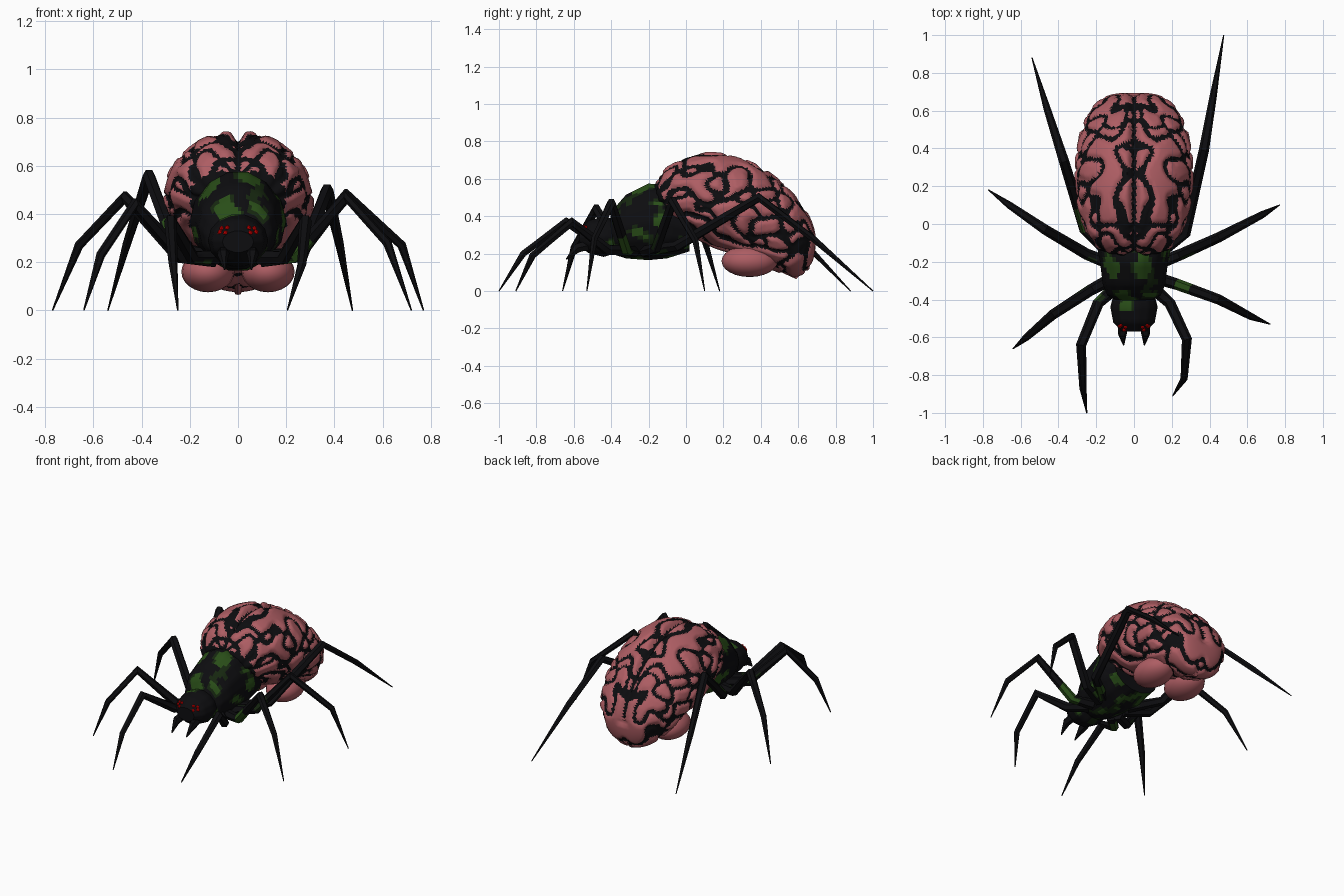
import bpy, bmesh, math
from mathutils import Vector, noise

old = bpy.data.objects.get("Cube")
if old:
    bpy.data.objects.remove(old)


def material(name, rgb, rough=0.8):
    m = bpy.data.materials.new(name)
    m.use_nodes = True
    m.diffuse_color = (*rgb, 1)
    bsdf = m.node_tree.nodes["Principled BSDF"]
    bsdf.inputs["Base Color"].default_value = (*rgb, 1)
    bsdf.inputs["Roughness"].default_value = rough
    return m


BLACK = material("black shell", (0.004, 0.004, 0.005))
MOSS = material("dark moss", (0.008, 0.02, 0.005))
GREEN = material("green patch", (0.022, 0.075, 0.009))
PINK = material("brain pink", (0.42, 0.11, 0.125))
RED = material("eye red", (0.8, 0.0, 0.0))


def finish(bm, name, mats, angle=40):
    bmesh.ops.recalc_face_normals(bm, faces=bm.faces)
    me = bpy.data.meshes.new(name)
    bm.to_mesh(me)
    bm.free()
    for m in mats:
        me.materials.append(m)
    ob = bpy.data.objects.new(name, me)
    bpy.context.collection.objects.link(ob)
    bpy.ops.object.select_all(action="DESELECT")
    ob.select_set(True)
    bpy.context.view_layer.objects.active = ob
    bpy.ops.object.shade_smooth_by_angle(angle=math.radians(angle))
    return ob


def loft(path, sides, straight=False):
    """Tube through (centre, half width, half height) stations."""
    bm = bmesh.new()
    rings = []
    for i, (c, w, h) in enumerate(path):
        a, b = path[max(i - 1, 0)][0], path[min(i + 1, len(path) - 1)][0]
        t = Vector((0, 1, 0)) if straight else (Vector(b) - Vector(a)).normalized()
        side = t.cross(Vector((0, 0, 1))).normalized()
        up = side.cross(t)
        rings.append([bm.verts.new(Vector(c) + side * w * math.cos(k * math.tau / sides)
                                   + up * h * math.sin(k * math.tau / sides))
                      for k in range(sides)])
    for r, s in zip(rings, rings[1:]):
        for k in range(sides):
            j = (k + 1) % sides
            bm.faces.new((r[k], r[j], s[j], s[k]))
    bm.faces.new(rings[0])
    bm.faces.new(rings[-1])
    return bm


def camouflage(bm, threshold):
    """Green blotches, ringed with moss, scattered over the shell."""
    for f in bm.faces:
        c = f.calc_center_median()
        n = noise.noise(c * 11 + Vector((3, 7, 1)))
        near = abs(c.x) < 0.3 and -0.45 < c.y < 0.02
        if near and n > threshold:
            f.material_index = 2 if n > threshold + 0.12 else 1


# Thorax and head, given as (y, bottom, top, half width)
def body(name, stations, threshold):
    path = [((0, y, (lo + hi) / 2), w, (hi - lo) / 2) for y, lo, hi, w in stations]
    bm = loft(path, 14, True)
    bmesh.ops.subdivide_edges(bm, edges=bm.edges[:], cuts=3, use_grid_fill=True)
    camouflage(bm, threshold)
    return finish(bm, name, [BLACK, MOSS, GREEN])


body("thorax", [(-0.41, 0.22, 0.38, 0.09), (-0.38, 0.19, 0.45, 0.14),
                (-0.32, 0.17, 0.52, 0.165), (-0.2, 0.16, 0.58, 0.18),
                (-0.1, 0.17, 0.57, 0.2), (0.02, 0.21, 0.45, 0.17)], 0.08)
head = body("head", [(-0.34, 0.21, 0.38, 0.1), (-0.44, 0.18, 0.4, 0.125),
                     (-0.52, 0.2, 0.38, 0.11), (-0.57, 0.24, 0.33, 0.065)], 0.25)

# Eyes: a small cluster on each side
bpy.context.view_layer.update()
bm = bmesh.new()
for s in (-1, 1):
    for x, z in ((0.045, 0.343), (0.068, 0.34), (0.052, 0.322), (0.075, 0.325)):
        hit, spot, _, _ = head.ray_cast(Vector((s * x, -1, z)), Vector((0, 1, 0)))
        if hit:
            made = bmesh.ops.create_icosphere(bm, subdivisions=1, radius=0.011)
            bmesh.ops.translate(bm, verts=made["verts"], vec=spot)
finish(bm, "eyes", [RED])

# Fangs
for s, label in ((1, "left"), (-1, "right")):
    bm = loft([((s * 0.055, -0.5, 0.25), 0.028, 0.03), ((s * 0.062, -0.58, 0.23), 0.024, 0.028),
               ((s * 0.055, -0.64, 0.17), 0.004, 0.004)], 6)
    finish(bm, label + "_fang", [BLACK])

# Legs: hip, bend, knee, shin and tip
LEGS = {
    "left_leg_1": [(0.09, -0.33, 0.22), (0.19, -0.42, 0.22), (0.28, -0.61, 0.37),
                   (0.265, -0.82, 0.19), (0.205, -0.91, 0)],
    "left_leg_2": [(0.1, -0.28, 0.21), (0.23, -0.32, 0.22), (0.45, -0.4, 0.47),
                   (0.62, -0.49, 0.28), (0.72, -0.53, 0)],
    "left_leg_3": [(0.1, -0.22, 0.21), (0.25, -0.16, 0.23), (0.45, -0.07, 0.48),
                   (0.68, 0.05, 0.27), (0.77, 0.1, 0)],
    "left_leg_4": [(0.1, -0.18, 0.22), (0.27, -0.05, 0.24), (0.37, 0.39, 0.5),
                   (0.42, 0.68, 0.28), (0.475, 1.0, 0)],
    "right_leg_1": [(-0.09, -0.33, 0.22), (-0.19, -0.42, 0.22), (-0.28, -0.64, 0.37),
                    (-0.27, -0.87, 0.2), (-0.25, -1.0, 0)],
    "right_leg_2": [(-0.1, -0.28, 0.21), (-0.23, -0.35, 0.22), (-0.43, -0.48, 0.44),
                    (-0.57, -0.6, 0.23), (-0.64, -0.66, 0)],
    "right_leg_3": [(-0.1, -0.22, 0.21), (-0.25, -0.16, 0.23), (-0.47, -0.03, 0.47),
                    (-0.66, 0.1, 0.27), (-0.77, 0.18, 0)],
    "right_leg_4": [(-0.1, -0.18, 0.22), (-0.26, -0.03, 0.26), (-0.37, 0.33, 0.56),
                    (-0.46, 0.61, 0.28), (-0.54, 0.88, 0)],
}
for name, points in LEGS.items():
    radii = (0.034, 0.03, 0.027, 0.019, 0.003)
    bm = loft([(p, r, r) for p, r in zip(points, radii)], 6)
    bmesh.ops.subdivide_edges(bm, edges=bm.edges[:], cuts=2, use_grid_fill=True)
    camouflage(bm, 0.22)
    finish(bm, name, [BLACK, MOSS, GREEN])


# Brain abdomen: shaped ball with winding grooves
def line_distance(p, freq, shift):
    """Approximate distance to the zero line of a noise field."""
    q = p * freq + Vector((shift, shift * 2, shift * 3))
    n, e = noise.noise(q), 0.05
    slope = Vector([noise.noise(q + Vector(d) * e) - n
                    for d in ((1, 0, 0), (0, 1, 0), (0, 0, 1))]).length / e
    return abs(n) / (slope * freq + 0.6), n


def groove(p):
    q = Vector((abs(p.x), p.y * 0.85, p.z))
    main, n = line_distance(q, 8.5, 4.3)
    branch, _ = line_distance(q, 7.5, 9.7)
    d = min(main, branch + 0.002) if n > 0 else main
    return min(d, abs(p.x) * 0.8) if p.z > 0.25 else d


bm = bmesh.new()
bmesh.ops.create_icosphere(bm, subdivisions=6, radius=1)
depth = {}
for v in bm.verts:
    a, b, c = v.co
    x = 0.305 * a * max(1 - b * b, 0.001) ** -0.2
    mid = 0.45 - 0.12 * b - 0.05 * b * b
    z = mid + c * (0.27 if c > 0 else 0.25 + 0.22 * max(b, 0) ** 2)
    p = Vector((x, 0.26 + 0.43 * b, z))
    d = depth[v] = groove(p)
    centre = Vector((0, 0.26 + 0.3 * b, mid))
    sink = 0.075 * max(0, 1 - d / 0.022) ** 0.8
    if p.z > 0.25:
        sink += 0.13 * math.exp(-(x / 0.025) ** 2)
    v.co = centre + (p - centre) * (1.035 - sink)
for f in bm.faces:
    c = f.calc_center_median()
    d = sum(depth[v] for v in f.verts) / 3
    hidden_front = c.y < 0.02 - 0.47 * (c.z - 0.2)
    f.material_index = 0 if d < 0.0105 or hidden_front else 1
finish(bm, "brain_abdomen", [BLACK, PINK], 60)

# Smooth lobes and stem under the brain
for s, label in ((1, "left"), (-1, "right")):
    bm = bmesh.new()
    bmesh.ops.create_uvsphere(bm, u_segments=20, v_segments=12, radius=1)
    for v in bm.verts:
        v.co = Vector((s * 0.125 + v.co.x * 0.11, 0.34 + v.co.y * 0.15, 0.16 + v.co.z * 0.085))
    finish(bm, label + "_lower_lobe", [PINK], 60)
bm = loft([((0, 0.4, 0.2), 0.03, 0.04), ((0, 0.55, 0.12), 0.024, 0.035),
           ((0, 0.6, 0.075), 0.015, 0.015)], 8)
finish(bm, "brain_stem", [PINK])
